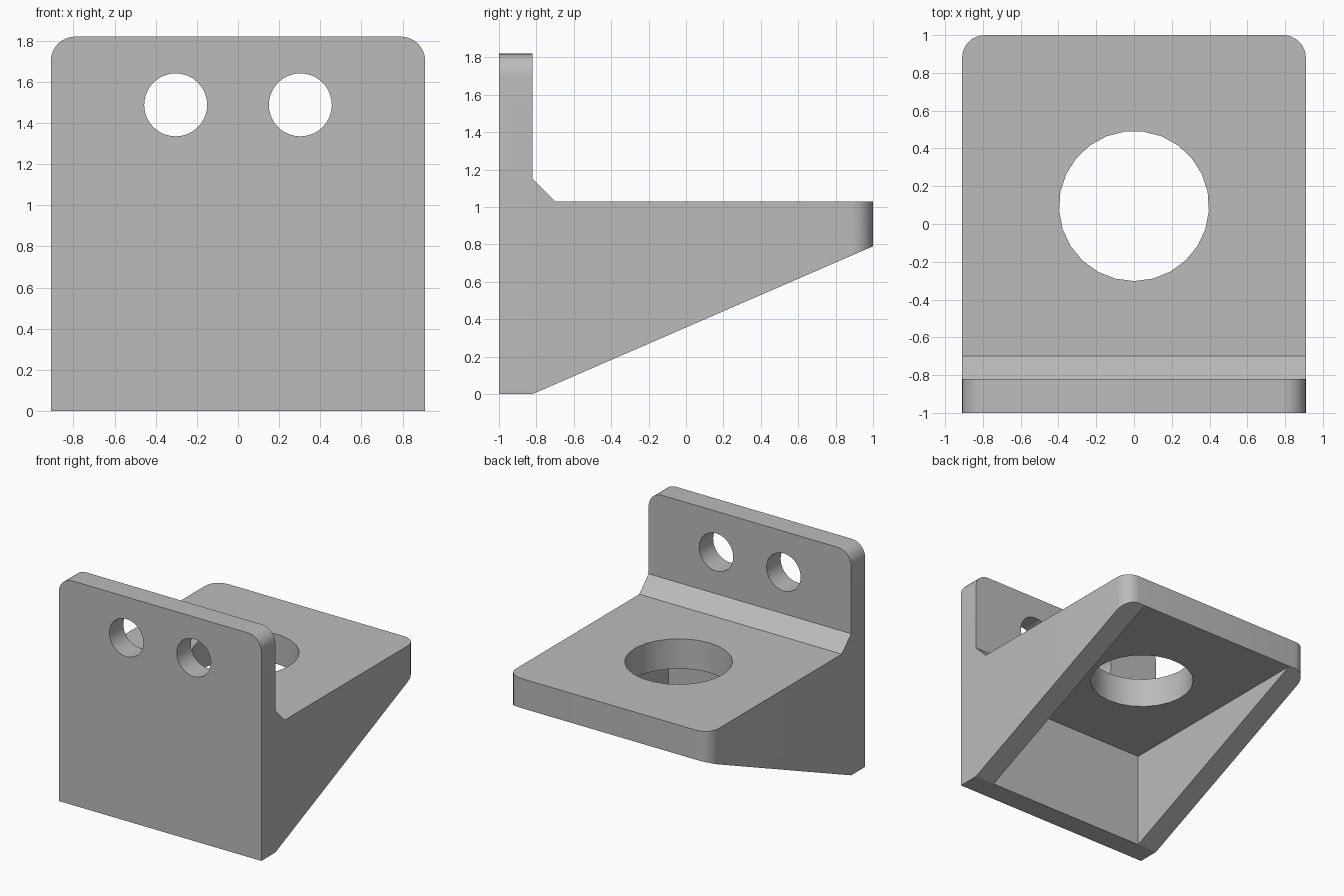
import bpy, bmesh, math
from mathutils import Matrix, Vector

cube = bpy.data.objects.get("Cube")
if cube:
    bpy.data.objects.remove(cube, do_unlink=True)

HALF_W, WALL, TOP = 0.91, 0.18, 1.82
SHELF_TOP, SHELF_BOTTOM = 1.03, 0.79
CORNER, CHAMFER = 0.12, 0.12
INNER_Y = -1 + WALL

grey = bpy.data.materials.new("plain grey")
grey.use_nodes = True
colour = (0.5, 0.5, 0.5, 1)
grey.diffuse_color = colour
grey.node_tree.nodes["Principled BSDF"].inputs["Base Color"].default_value = colour


def finish(bm, name):
    bmesh.ops.recalc_face_normals(bm, faces=bm.faces[:])
    mesh = bpy.data.meshes.new(name)
    bm.to_mesh(mesh)
    bm.free()
    mesh.materials.append(grey)
    obj = bpy.data.objects.new(name, mesh)
    bpy.context.collection.objects.link(obj)
    return obj


def drill(name, centre, radius, sides, rotation):
    bm = bmesh.new()
    bmesh.ops.create_cone(bm, cap_ends=True, segments=sides, radius1=radius,
                          radius2=radius, depth=0.8,
                          matrix=Matrix.Translation(centre) @ rotation)
    return finish(bm, name)


# Bracket body: side profile extruded across the width
profile = [(-1, 0), (INNER_Y, 0), (1, SHELF_BOTTOM), (1, SHELF_TOP),
           (INNER_Y + CHAMFER, SHELF_TOP), (INNER_Y, SHELF_TOP + CHAMFER),
           (INNER_Y, TOP), (-1, TOP)]
bm = bmesh.new()
side = bm.faces.new([bm.verts.new((-HALF_W, y, z)) for y, z in profile])
ext = bmesh.ops.extrude_face_region(bm, geom=[side])
bmesh.ops.translate(bm, vec=(2 * HALF_W, 0, 0),
                    verts=[v for v in ext["geom"] if isinstance(v, bmesh.types.BMVert)])
bmesh.ops.recalc_face_normals(bm, faces=bm.faces[:])

# Rounded corners at the plate top and the shelf end
corners = [e for e in bm.edges
           if abs(e.verts[0].co.x - e.verts[1].co.x) < 0.001
           and (all(v.co.z > TOP - 0.001 for v in e.verts)
                or all(v.co.y > 0.999 for v in e.verts))]
bmesh.ops.bevel(bm, geom=corners, offset=CORNER, offset_type='OFFSET',
                segments=8, profile=0.5, affect='EDGES')
bracket = finish(bm, "bracket")

# Cavity under the shelf, between the two side gussets
bm = bmesh.new()
low = Vector((WALL - HALF_W, INNER_Y, -0.5))
high = Vector((HALF_W - WALL, 1.2, SHELF_BOTTOM - 0.002))
bmesh.ops.create_cube(bm, size=1, matrix=Matrix.Translation((low + high) / 2)
                      @ Matrix.Diagonal((*(high - low), 1)))
cutters = [finish(bm, "cavity_cutter")]

# Shelf hole and the pair of plate holes
cutters.append(drill("shelf_hole_cutter", (0, 0.095, 0.95), 0.397, 25,
                     Matrix.Rotation(math.pi, 4, 'Z')))
for label, x in (("left", 0.303), ("right", -0.303)):
    cutters.append(drill(label + "_hole_cutter", (x, -0.9, 1.488), 0.153, 40,
                         Matrix.Rotation(math.pi / 2, 4, 'X')))

bpy.ops.object.select_all(action='DESELECT')
bpy.context.view_layer.objects.active = bracket
bracket.select_set(True)
for cutter in cutters:
    mod = bracket.modifiers.new(cutter.name, 'BOOLEAN')
    mod.operation = 'DIFFERENCE'
    mod.solver = 'EXACT'
    mod.object = cutter
    bpy.ops.object.modifier_apply(modifier=mod.name)
    bpy.data.objects.remove(cutter, do_unlink=True)

bpy.ops.object.shade_smooth_by_angle(angle=math.radians(22))
